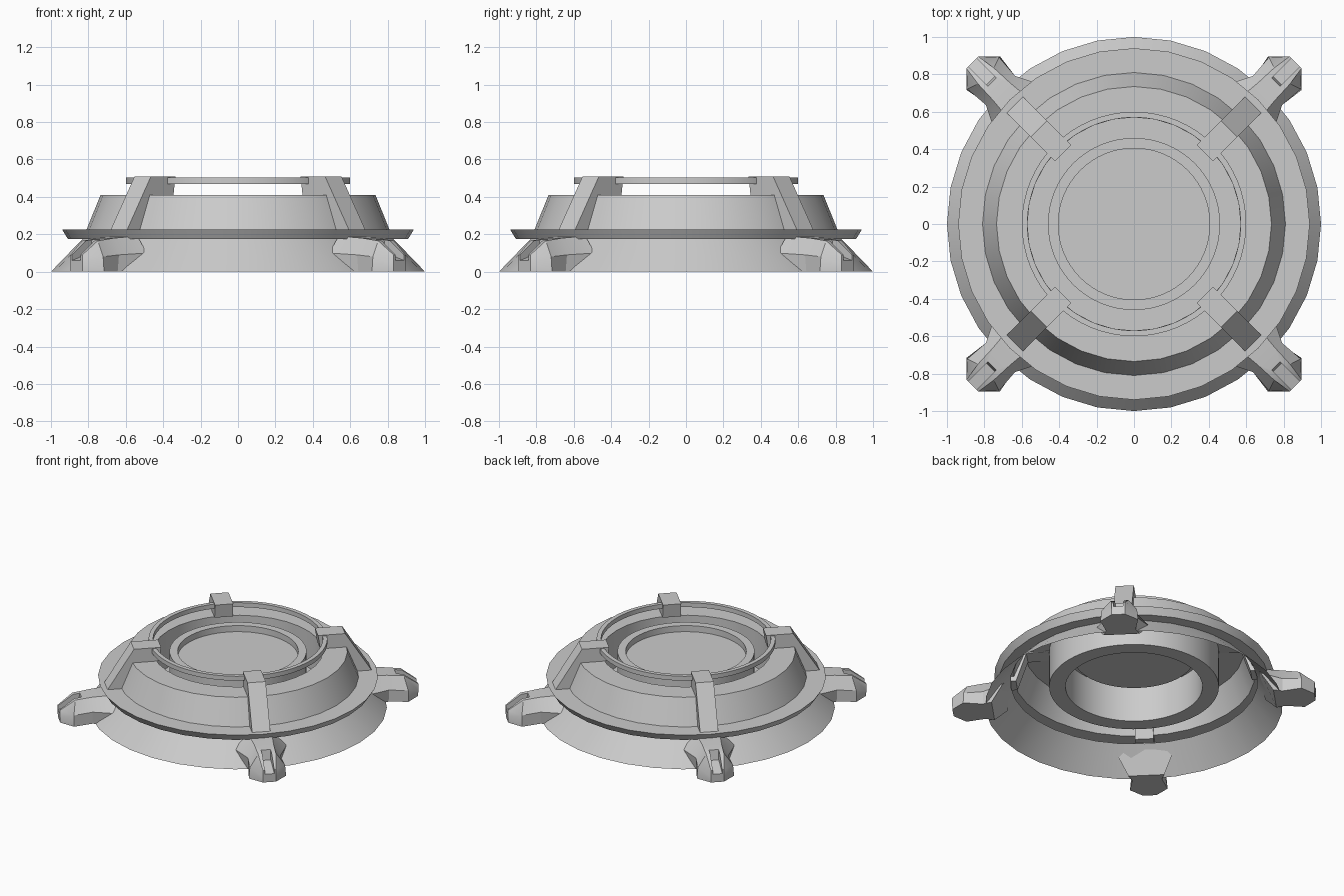
import bpy, bmesh, math
from mathutils import Matrix, Vector

if "Cube" in bpy.data.objects:
    bpy.data.objects.remove(bpy.data.objects["Cube"])

def make(name, verts, faces, smooth=True):
    me = bpy.data.meshes.new(name)
    me.from_pydata(verts, [], faces)
    bm = bmesh.new()
    bm.from_mesh(me)
    bmesh.ops.remove_doubles(bm, verts=bm.verts, dist=1e-5)
    bmesh.ops.recalc_face_normals(bm, faces=bm.faces)
    bm.to_mesh(me)
    bm.free()
    ob = bpy.data.objects.new(name, me)
    bpy.context.collection.objects.link(ob)
    if smooth:
        bpy.ops.object.select_all(action='DESELECT')
        ob.select_set(True)
        bpy.context.view_layer.objects.active = ob
        bpy.ops.object.shade_smooth_by_angle(angle=math.radians(30))
    return ob

def lathe(name, profile, n, closed=False):
    m = len(profile)
    verts = [(r * math.sin(2 * math.pi * i / n), r * math.cos(2 * math.pi * i / n), z)
             for i in range(n) for r, z in profile]
    faces = []
    for i in range(n):
        a, b = i * m, (i + 1) % n * m
        for j in range(m if closed else m - 1):
            k = (j + 1) % m
            faces.append((a + j, b + j, b + k, a + k))
    return make(name, verts, faces)

def loft(name, sections, smooth=True):
    m = len(sections[0])
    verts = [p for s in sections for p in s]
    faces = [tuple(range(m)), tuple(range(len(verts) - m, len(verts)))]
    for i in range(len(sections) - 1):
        for j in range(m):
            k = (j + 1) % m
            faces.append((i * m + j, i * m + k, (i + 1) * m + k, (i + 1) * m + j))
    return make(name, verts, faces, smooth)

def prism(name, profile, half):
    return loft(name, [[(d, s * half, z) for d, z in profile] for s in (-1, 1)], False)

# Open-bottomed skirt with flange and upper cone
lathe("base_shell", [(1, 0), (.83, .176), (.91, .176), (.94, .225), (.81, .225),
                     (.735, .41), (.57, .41)], 32)

# Sunken channel, raised inner rim and recessed centre plate
lathe("inner_well", [(.57, .41), (.57, .14), (.46, .14), (.46, .41), (.405, .41), (.405, .365)], 64)
plate = [(.405 * math.sin(math.pi * i / 32), .405 * math.cos(math.pi * i / 32), .365) for i in range(64)]
make("centre_plate", plate, [tuple(range(64))], False)

# Thin ring held above the base by the clamps
lathe("retaining_ring", [(.57, .47), (.6, .47), (.6, .503), (.57, .503)], 64, True)

def section(bottom, middle, top):
    pts = [bottom, middle, top]
    return [(d, w, z) for d, w, z in pts] + [(d, -w, z) for d, w, z in reversed(pts)]

# Corner clamps and slotted feet on the diagonals
for i in range(4):
    turn = Matrix.Rotation(math.radians(45 + 90 * i), 4, 'Z')
    clamp = prism(f"clamp_{i + 1}", [(.535, .51), (.72, .51), (.90, .225), (.88, .19),
                                     (.79, .19), (.72, .40), (.55, .41)], .062)
    foot = loft(f"foot_{i + 1}", [
        section((.95, .12, 0), (.87, .18, .10), (.84, .08, .19)),
        section((1.01, .10, 0), (1.01, .11, .09), (1.0, .065, .18)),
        section((1.14, .127, 0), (1.14, .12, .08), (1.12, .06, .165)),
        section((1.22, .045, 0), (1.222, .045, .04), (1.222, .045, .09))])
    cutter = prism(f"slot_cutter_{i + 1}", [(1.05, .3), (1.085, .10), (1.26, .05), (1.26, .3)], .032)
    for ob in (clamp, foot, cutter):
        ob.data.transform(turn)
    cut = foot.modifiers.new("slot", 'BOOLEAN')
    cut.operation = 'DIFFERENCE'
    cut.solver = 'EXACT'
    cut.object = cutter
    # Bake the slot so the cutter can be removed
    bpy.context.view_layer.objects.active = foot
    bpy.ops.object.modifier_apply(modifier=cut.name)
    bpy.data.objects.remove(cutter, do_unlink=True)
